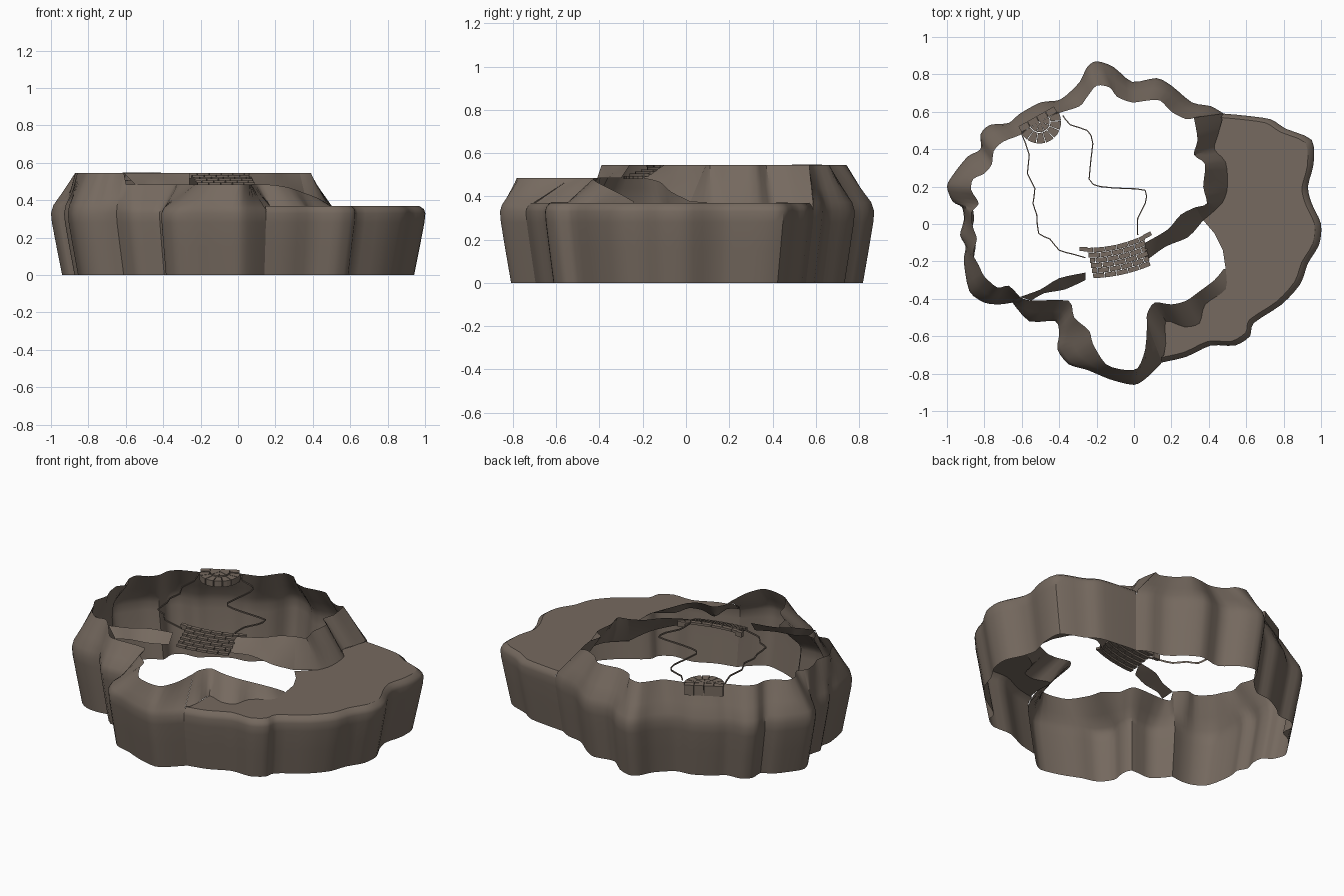
import bpy, bmesh, math
from mathutils import Vector

if "Cube" in bpy.data.objects:
    bpy.data.objects.remove(bpy.data.objects["Cube"])

TOP, TERRACE, LEDGE, BULGE = 0.545, 0.485, 0.37, 0.33

rock = bpy.data.materials.new("rock brown")
rock.diffuse_color = (0.18, 0.143, 0.115, 1)
rock.use_nodes = True
rock.node_tree.nodes["Principled BSDF"].inputs["Base Color"].default_value = rock.diffuse_color


def make(name, verts, faces, angle=40):
    mesh = bpy.data.meshes.new(name)
    mesh.from_pydata([tuple(v) for v in verts], [], faces)
    mesh.materials.append(rock)
    ob = bpy.data.objects.new(name, mesh)
    bpy.context.collection.objects.link(ob)
    bpy.ops.object.select_all(action='DESELECT')
    bpy.context.view_layer.objects.active = ob
    ob.select_set(True)
    if angle:
        bpy.ops.object.shade_smooth_by_angle(angle=math.radians(angle))
    return ob


def strip(name, cols):
    """Quad sheet through columns of points."""
    n = len(cols[0])
    faces = [(i * n + j, i * n + n + j, i * n + n + j + 1, i * n + j + 1)
             for i in range(len(cols) - 1) for j in range(n - 1)]
    return make(name, [p for c in cols for p in c], faces)


def smooth(rows, steps=3):
    """Catmull-Rom through rows of numbers given in hundredths."""
    rows = [Vector(r) / 100 for r in rows]
    out = []
    for i in range(len(rows) - 1):
        a, b, c, d = rows[max(i - 1, 0)], rows[i], rows[i + 1], rows[min(i + 2, len(rows) - 1)]
        for s in range(steps):
            t = s / steps
            m0, m1 = (c - a) * 0.4, (d - b) * 0.4
            out.append(b * (2*t**3 - 3*t*t + 1) + m0 * (t**3 - 2*t*t + t)
                       + c * (3*t*t - 2*t**3) + m1 * (t**3 - t*t))
    return out + [rows[-1]]


def lower(x, y):
    """Cliff profile from the ground up to the bulge."""
    return [(x * k, y * k, z) for k, z in ((0.94, 0), (0.97, 0.15), (0.995, 0.28), (1, BULGE))]


def cliff_column(r, z):
    x, y, u, v = r
    cols = lower(x, y)
    for t, f in ((0.1, 0.2), (0.45, 0.5), (1, 1)):
        cols.append((x + (u - x) * t, y + (v - y) * t, BULGE + (z - BULGE) * f))
    return cols


# Outer cliff around the high plateau: bulge x, y, rim x, y
plateau_rows = [
    (48, 59, 32, 57), (41, 63, 28, 56), (31, 65, 20, 60), (20, 74, 14, 66),
    (12, 78, 7, 66), (-1, 76, -1, 65), (-11, 84, -9, 68), (-20, 87, -13, 73),
    (-25, 84, -20, 74), (-29, 76, -25, 68), (-36, 69, -29, 63), (-41, 66, -38, 60),
    (-50, 65, -47, 57), (-61, 59, -56, 52), (-67, 54, -60, 48), (-77, 53, -70, 44),
    (-82, 48, -75, 39), (-82, 40, -76, 32), (-89, 36, -80, 27), (-97, 26, -86, 24),
    (-100, 20, -87, 18), (-97, 12, -83, 11), (-92, 9, -87, 6), (-91, 2, -86, -2),
    (-93, -6, -84, -8), (-90, -12, -86, -16), (-91, -20, -83, -22), (-88, -36, -80, -28),
    (-80, -42, -73, -34), (-72, -43, -67, -33), (-65, -42, -61, -39)]
strip("plateau_cliff", [cliff_column(r, TOP) for r in smooth(plateau_rows)])

# Outer cliff around the front terrace
terrace_rows = [
    (-65, -42, -61, -39), (-56, -52, -55, -41), (-42, -52, -35, -41), (-40, -59, -32, -50),
    (-41, -67, -24, -57), (-35, -75, -22, -64), (-25, -78, -15, -75), (-13, -83, -5, -78),
    (0, -86, 2, -77), (7, -82, 6, -67), (15, -74, 7, -53)]
strip("terrace_cliff", [cliff_column(r, TOP if i == 0 else TERRACE)
                        for i, r in enumerate(smooth(terrace_rows))])

# Low ledge on the right: outer wall with a rounded lip
ledge_rows = [
    (15, -74), (28, -71), (41, -65), (54, -65), (62, -60), (64, -53), (79, -43), (89, -32),
    (93, -21), (99, -11), (100, 0), (95, 11), (93, 20), (96, 32), (95, 45), (81, 51),
    (73, 56), (59, 58), (48, 59)]
ledge_edge = smooth(ledge_rows)
strip("ledge_cliff", [lower(x, y) + [(x * .992, y * .992, 0.352), (x * .965, y * .965, LEDGE)]
                      for x, y in ledge_edge])

# Inner cliffs: base x, y, z then top x, y, z
front_cliff = smooth([
    (15, -74, 34, 7, -53, 48.5), (17, -64, 37, 7, -48, 48.5), (17, -52, 37, 11, -42, 48.5),
    (27, -55, 37, 20, -43, 48), (35, -53, 37, 28, -41, 46.5), (38, -43, 37, 35, -36, 44),
    (49, -35, 37, 43, -30, 41), (49, -24, 37, 48, -24, 37.5)])
east_cliff = smooth([
    (37, 2, 37.5, 33, 9, 54.5), (47, 11, 37, 39, 11, 54.5), (50, 20, 37, 37, 20, 54.5),
    (49, 33, 37, 38, 32, 54.5), (43, 40, 37, 32, 37, 54.5), (45, 48, 37, 34, 45, 54.5),
    (48, 59, 34, 32, 57, 54.5)])
step_cliff_right = smooth([
    (6, -20, 48.5, 6, -10, 54.5), (17, -12, 46.5, 18, -3, 54.5),
    (29, -7, 42, 25, 5, 54.5), (37, 2, 37.5, 33, 9, 54.5)])
step_cliff_left = smooth([
    (-55, -41, 48.5, -61, -39, 54.5), (-48, -37, 48.5, -50, -35, 54.5),
    (-37, -35, 48.5, -40, -29, 54.5), (-26, -30, 48.5, -26, -26, 54.5)])
for name, rows in (("front_ledge_cliff", front_cliff), ("east_ledge_cliff", east_cliff),
                   ("stair_cliff_right", step_cliff_right), ("stair_cliff_left", step_cliff_left)):
    strip(name, [(r[:3], [(r[k] + r[k + 3]) / 2 for k in range(3)], r[3:]) for r in rows])

# Flat top of the ledge
ring = [(x * .965, y * .965, LEDGE) for x, y in ledge_edge]
ring += [(r[0], r[1], LEDGE) for r in reversed(east_cliff[:-1])]
ring += [(0.43, -0.05, LEDGE), (0.475, -0.14, LEDGE)]
ring += [(r[0], r[1], LEDGE) for r in reversed(front_cliff[1:])]
make("ledge_top", ring, [list(range(len(ring)))], 0)


def arc_block(verts, faces, c, r0, r1, a0, a1, z0, z1, n=2):
    """Curved brick between two radii and two angles."""
    base = len(verts)
    for i in range(n + 1):
        a = a0 + (a1 - a0) * i / n
        for r, z in ((r0, z0), (r1, z0), (r1, z1), (r0, z1)):
            verts.append((c[0] + r * math.cos(a), c[1] + r * math.sin(a), z))
    for i in range(n):
        p = base + i * 4
        faces += [(p + k, p + (k + 1) % 4, p + 4 + (k + 1) % 4, p + 4 + k) for k in range(4)]
    e = base + n * 4
    faces += [(base + 3, base + 2, base + 1, base), (e, e + 1, e + 2, e + 3)]


# Curved brick stairs, rows staggered
V, F = [], []
mid_angle, R, depth = math.atan2(-0.977, 0.215), 0.7, 0.0275
centre = (-0.096 - R * 0.215, -0.11 + R * 0.977)
for row in range(6):
    r0 = R + row * depth
    half = 0.155 / r0
    z = TOP - row * 0.01
    cuts = [-1, -.6, -.2, .2, .6, 1] if row % 2 else [-1, -.8, -.4, 0, .4, .8, 1]
    for a, b in zip(cuts, cuts[1:]):
        arc_block(V, F, centre, r0 + .001, r0 + depth - .001, mid_angle + a * half + .002,
                  mid_angle + b * half - .002, z - 0.014, z)
for s in (-1, 1):  # end stones at the top step
    a = mid_angle + s * 0.25
    arc_block(V, F, centre, R - .002, R + 0.02, a - 0.03, a + 0.03, TOP - 0.03, TOP)
make("brick_stairs", V, F, 0)

# Half-round stone landing on the back rim
V, F = [], []
centre, start = (-0.505, 0.545), math.atan2(-0.49, -0.87)
for r0, r1, n, z in ((0.004, 0.055, 4, TOP + .003), (0.058, 0.115, 7, TOP - .003)):
    for i in range(n):
        arc_block(V, F, centre, r0, r1, start + math.pi * i / n + .02,
                  start + math.pi * (i + 1) / n - .02, 0.505, z)
make("stone_landing", V, F, 0)
t, nrm = Vector((0.87, 0.49)), Vector((-0.49, 0.87))
V, F = [], []
for i in range(4):
    a, b = -0.11 + i * 0.055, -0.11 + i * 0.055 + 0.053
    p = len(V)
    for z in (0.485, TOP + .002):
        for s, d in ((a, 0), (b, 0), (b, 0.035), (a, 0.035)):
            q = Vector(centre) + t * s + nrm * d
            V.append((q.x, q.y, z))
    F += [(p + 3, p + 2, p + 1, p), (p + 4, p + 5, p + 6, p + 7)]
    F += [(p + k, p + (k + 1) % 4, p + 4 + (k + 1) % 4, p + 4 + k) for k in range(4)]
make("landing_edge", V, F, 0)

# Thin raised borders of the path
left = [(-60, 48), (-56, 37), (-57, 27), (-53, 19), (-54, 11), (-52, 5), (-51, -5),
        (-45, -8), (-40, -14), (-33, -16), (-26, -18)]
right = [(-38, 58), (-34, 53), (-25, 50), (-22, 43), (-24, 24), (-18, 20), (-5, 19),
         (6, 18), (6, 11), (2, 3), (2, -6)]
for name, pts in (("path_border_left", left), ("path_border_right", right)):
    pts = smooth(pts, 2)
    cols = []
    for i, p in enumerate(pts):
        d = (pts[min(i + 1, len(pts) - 1)] - pts[max(i - 1, 0)]).normalized()
        o = Vector((-d.y, d.x)) * 0.003
        cols.append([(*(p - o), TOP - .008), (*(p - o), TOP), (*(p + o), TOP), (*(p + o), TOP - .008)])
    strip(name, cols)
